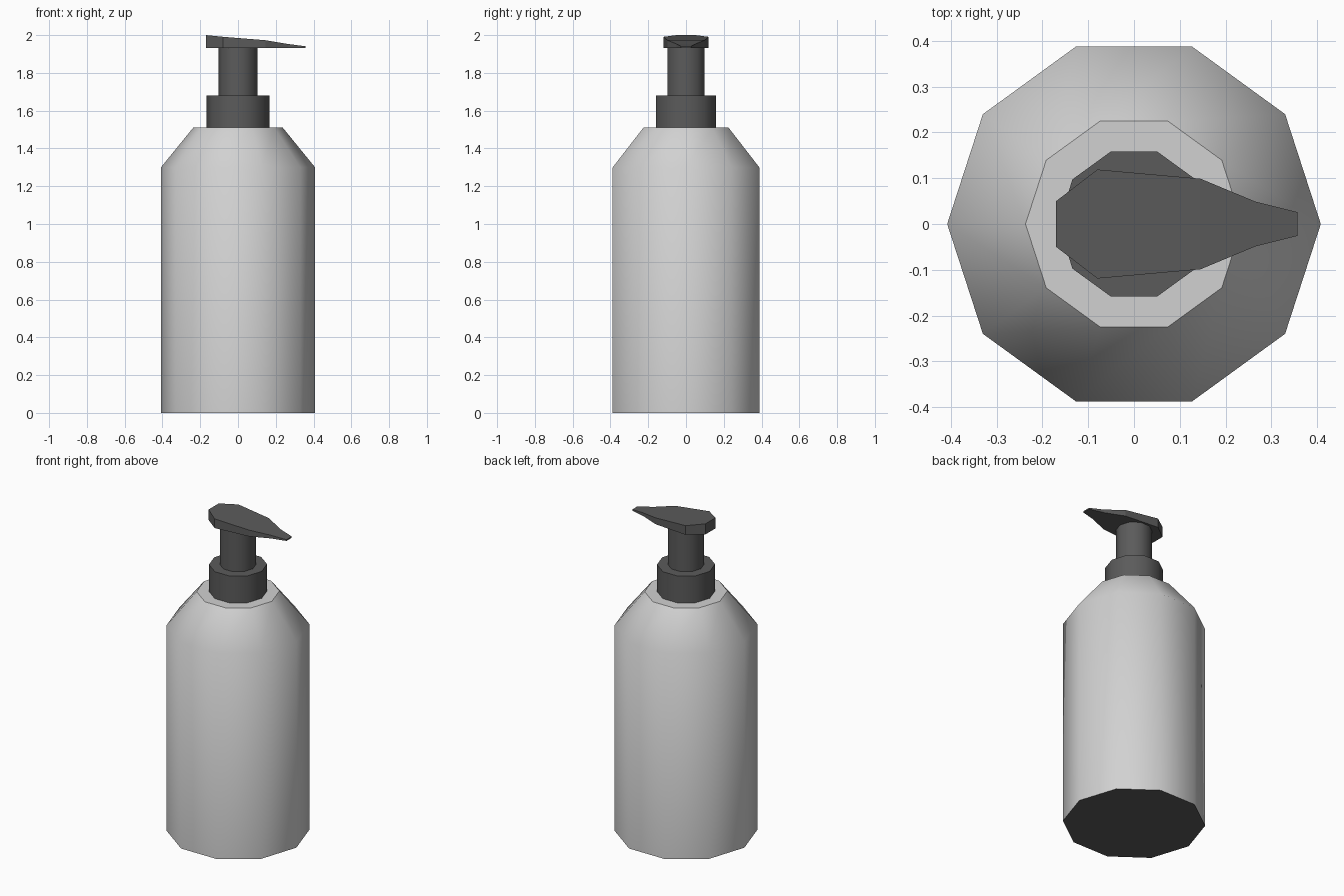
import bpy, bmesh
from math import cos, sin, tau, radians

cube = bpy.data.objects.get("Cube")
if cube:
    bpy.data.objects.remove(cube, do_unlink=True)

SIDES = 10


def material(name, value):
    mat = bpy.data.materials.new(name)
    mat.use_nodes = True
    color = (value, value, value, 1)
    mat.diffuse_color = color
    mat.node_tree.nodes["Principled BSDF"].inputs["Base Color"].default_value = color
    return mat


light_grey = material("light grey plastic", 0.64)
dark_grey = material("dark grey plastic", 0.105)


def finish(name, bm, mats, smooth_angle=None):
    bmesh.ops.recalc_face_normals(bm, faces=bm.faces)
    mesh = bpy.data.meshes.new(name)
    bm.to_mesh(mesh)
    bm.free()
    obj = bpy.data.objects.new(name, mesh)
    bpy.context.collection.objects.link(obj)
    for mat in mats:
        mesh.materials.append(mat)
    if smooth_angle:
        bpy.ops.object.select_all(action="DESELECT")
        obj.select_set(True)
        bpy.context.view_layer.objects.active = obj
        bpy.ops.object.shade_smooth_by_angle(angle=radians(smooth_angle))
    return obj


def turned(name, profile, mats):
    """Ten-sided solid from (radius, height) pairs, capped at both ends."""
    bm = bmesh.new()
    rings = [[bm.verts.new((r * cos(tau * i / SIDES), r * sin(tau * i / SIDES), z))
              for i in range(SIDES)] for r, z in profile]
    for low, high in zip(rings, rings[1:]):
        for i in range(SIDES):
            j = (i + 1) % SIDES
            bm.faces.new((low[i], low[j], high[j], high[i]))
    bm.faces.new(rings[0])
    bm.faces.new(rings[-1])
    return finish(name, bm, mats, 45)


# Bottle with sloped shoulder and dark underside
bottle = turned("bottle", [(0.408, 0), (0.408, 1.30), (0.237, 1.51)],
                [light_grey, dark_grey])
for face in bottle.data.polygons:
    face.material_index = int(face.normal.z < -0.9)

# Screw collar and pump stem
turned("collar", [(0.166, 1.51), (0.166, 1.68)], [dark_grey])
turned("pump_stem", [(0.104, 1.68), (0.104, 1.95)], [dark_grey])

# Pump head: stations along the spout (x, half width, top height)
stations = [(-0.17, 0.05, 2.0), (-0.08, 0.119, 1.991), (0.145, 0.099, 1.973),
            (0.265, 0.049, 1.953), (0.357, 0.026, 1.941)]
bm = bmesh.new()
loops = [[bm.verts.new(p) for p in ((x, -w, 1.933), (x, w, 1.933), (x, w, top), (x, -w, top))]
         for x, w, top in stations]
for a, b in zip(loops, loops[1:]):
    for i in range(4):
        j = (i + 1) % 4
        bm.faces.new((a[i], a[j], b[j], b[i]))
bm.faces.new(loops[0])
bm.faces.new(loops[-1])
finish("pump_head", bm, [dark_grey])
